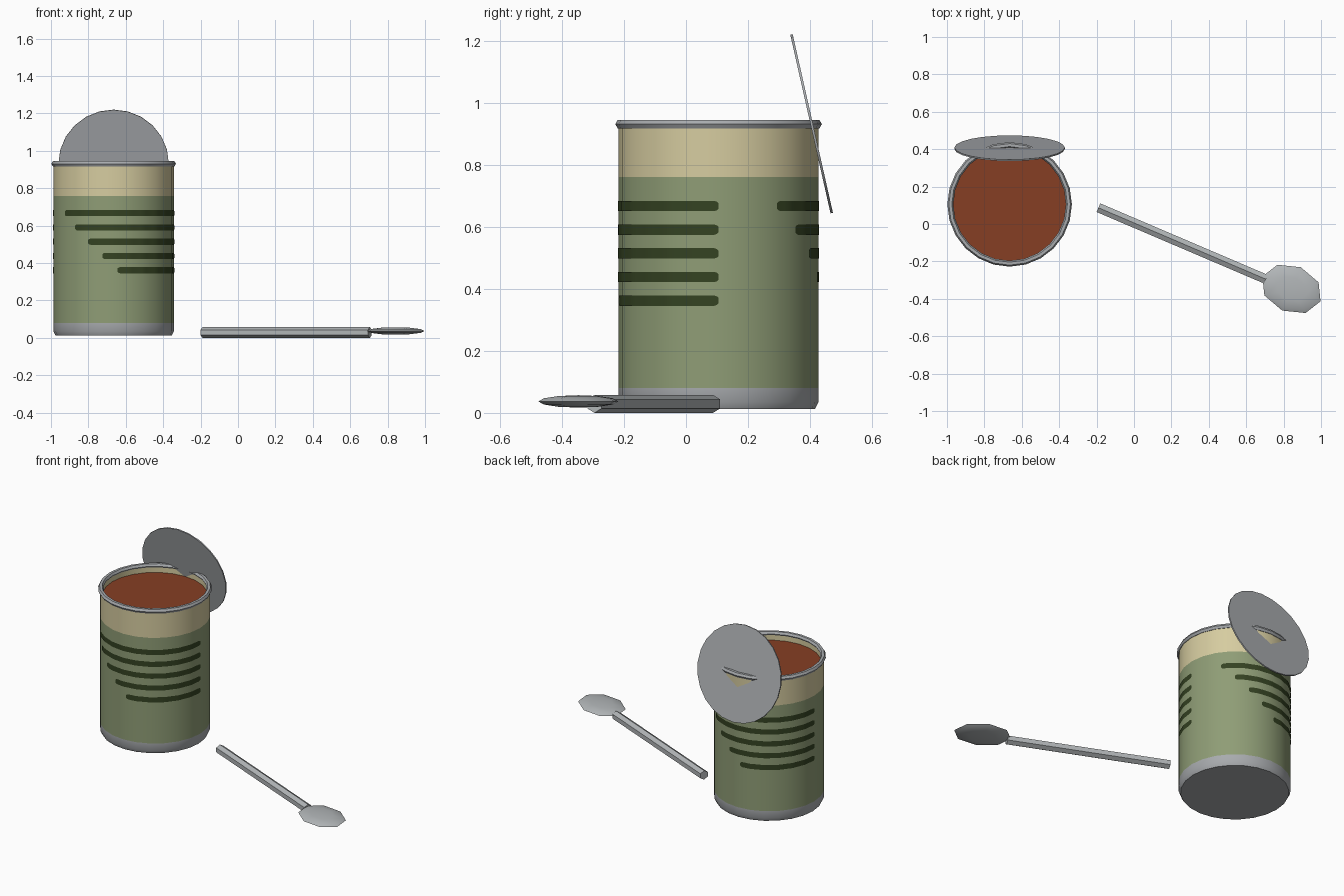
import bpy, bmesh, math
from mathutils import Matrix, Vector

if "Cube" in bpy.data.objects:
    bpy.data.objects.remove(bpy.data.objects["Cube"])

N = 24                      # sides of the can
CX, CY = -0.665, 0.105      # can axis
R = 0.322                   # can wall radius


def srgb(r, g, b):
    f = lambda c: (c / 12.92 if c <= 0.04045 else ((c + 0.055) / 1.055) ** 2.4)
    return [f(c / 255) for c in (r, g, b)] + [1.0]


def material(name, *rgb):
    m = bpy.data.materials.new(name)
    m.diffuse_color = srgb(*rgb)
    m.use_nodes = True
    m.node_tree.nodes["Principled BSDF"].inputs["Base Color"].default_value = m.diffuse_color
    return m


green = material("label green", 143, 157, 118)
cream = material("label cream", 214, 204, 160)
dark = material("stripe dark green", 52, 66, 34)
metal = material("metal grey", 168, 171, 174)
spoon_metal = material("spoon metal", 178, 182, 184)
sauce = material("sauce brown", 134, 62, 36)


def finish(name, bm, mats, smooth=True):
    me = bpy.data.meshes.new(name)
    bm.to_mesh(me)
    bm.free()
    ob = bpy.data.objects.new(name, me)
    bpy.context.collection.objects.link(ob)
    for m in mats:
        me.materials.append(m)
    if smooth:
        bpy.context.view_layer.objects.active = ob
        ob.select_set(True)
        bpy.ops.object.shade_smooth_by_angle(angle=math.radians(30))
        ob.select_set(False)
    return ob


def lathe(name, profile, mats, bands=None, closed=False):
    """Revolve (radius, z) points; bands gives the material of each band."""
    bm = bmesh.new()
    rings = []
    for r, z in profile:
        rings.append([bm.verts.new((CX + r * math.cos(2 * math.pi * i / N),
                                    CY + r * math.sin(2 * math.pi * i / N), z)) for i in range(N)])
    count = len(rings) if closed else len(rings) - 1
    for k in range(count):
        a, b = rings[k], rings[(k + 1) % len(rings)]
        for i in range(N):
            j = (i + 1) % N
            f = bm.faces.new((a[i], a[j], b[j], b[i]))
            f.material_index = bands[k] if bands else 0
    if not closed:
        bm.faces.new(rings[0][::-1])
    return finish(name, bm, mats)


# can: metal base, green label, cream band, inner wall
lathe("can_body",
      [(0.311, 0.013), (R, 0.035), (R, 0.08), (R, 0.76), (R, 0.928), (0.306, 0.928), (0.306, 0.87)],
      [metal, green, cream], [0, 0, 1, 2, 2, 2])

# rolled rim
lathe("can_rim",
      [(0.317 + 0.016 * math.cos(t * math.pi / 3), 0.931 + 0.016 * math.sin(t * math.pi / 3)) for t in range(6)],
      [metal], closed=True)

# contents
bm = bmesh.new()
bmesh.ops.create_circle(bm, cap_ends=True, segments=N, radius=0.306,
                        matrix=Matrix.Translation((CX, CY, 0.89)))
finish("can_contents", bm, [sauce], False)


# painted stripes: thin plates that follow the can's flat sides
def wall_radius(deg):
    step = 360 / N
    return R * math.cos(math.pi / N) / math.cos(math.radians(deg % step - step / 2)) + 0.0025


bm = bmesh.new()
for turn in (0, 180):
    for k in range(5):
        start, z = -144 + 14.4 * k, 0.667 - 0.0763 * k
        angles = [start, start + 1, start + 2.5]
        while angles[-1] + 3 < -3:
            angles.append(angles[-1] + 3)
        angles += [-2.5, -1, 0]
        cols = []
        for i, a in enumerate(angles):
            end = min(i, len(angles) - 1 - i)
            h = (0.009, 0.014, 0.0165)[min(end, 2)]     # rounded ends
            r, t = wall_radius(a + turn), math.radians(a + turn)
            cols.append([bm.verts.new((CX + r * math.cos(t), CY + r * math.sin(t), z + s * h)) for s in (-1, 1)])
        for a, b in zip(cols, cols[1:]):
            bm.faces.new((a[0], b[0], b[1], a[1]))
finish("label_stripes", bm, [dark])

# opened lid leaning through the back of the rim
bm = bmesh.new()
bmesh.ops.create_cone(bm, cap_ends=True, segments=N, radius1=0.295, radius2=0.295, depth=0.008,
                      matrix=Matrix.Translation((CX, 0.405, 0.932)) @ Matrix.Rotation(math.radians(-77.3), 4, 'X'))
finish("can_lid", bm, [metal])

# spoon handle: hexagonal bar with a ridge on top
p, q = Vector((-0.19, 0.087, 0.029)), Vector((0.705, -0.295, 0.029))
yaw = math.atan2(q.y - p.y, q.x - p.x)
turn = Matrix.Rotation(yaw, 4, 'Z')
bm = bmesh.new()
bmesh.ops.create_cone(bm, cap_ends=True, segments=6, radius1=0.029, radius2=0.029, depth=(q - p).length)
spin = Matrix.Rotation(math.pi / 2, 4, 'Y')
bm.transform(spin)
# put a corner on top
top = max(bm.verts, key=lambda v: v.co.z).co
if top.z < 0.028:
    bm.transform(Matrix.Rotation(math.pi / 6, 4, 'X'))
bm.transform(Matrix.Translation((p + q) / 2) @ turn)
finish("spoon_handle", bm, [spoon_metal], False)

# spoon bowl: flattened eight-sided ball
bm = bmesh.new()
bmesh.ops.create_uvsphere(bm, u_segments=8, v_segments=6, radius=1)
bm.transform(Matrix.Translation((0.842, -0.347, 0.037)) @ turn @ Matrix.Diagonal((0.169, 0.126, 0.02, 1)))
finish("spoon_bowl", bm, [spoon_metal])

# consistent outward normals on the closed solids
for name in ("can_rim", "can_lid", "spoon_handle", "spoon_bowl"):
    me = bpy.data.objects[name].data
    bm = bmesh.new()
    bm.from_mesh(me)
    bmesh.ops.recalc_face_normals(bm, faces=bm.faces)
    bm.to_mesh(me)
    bm.free()
